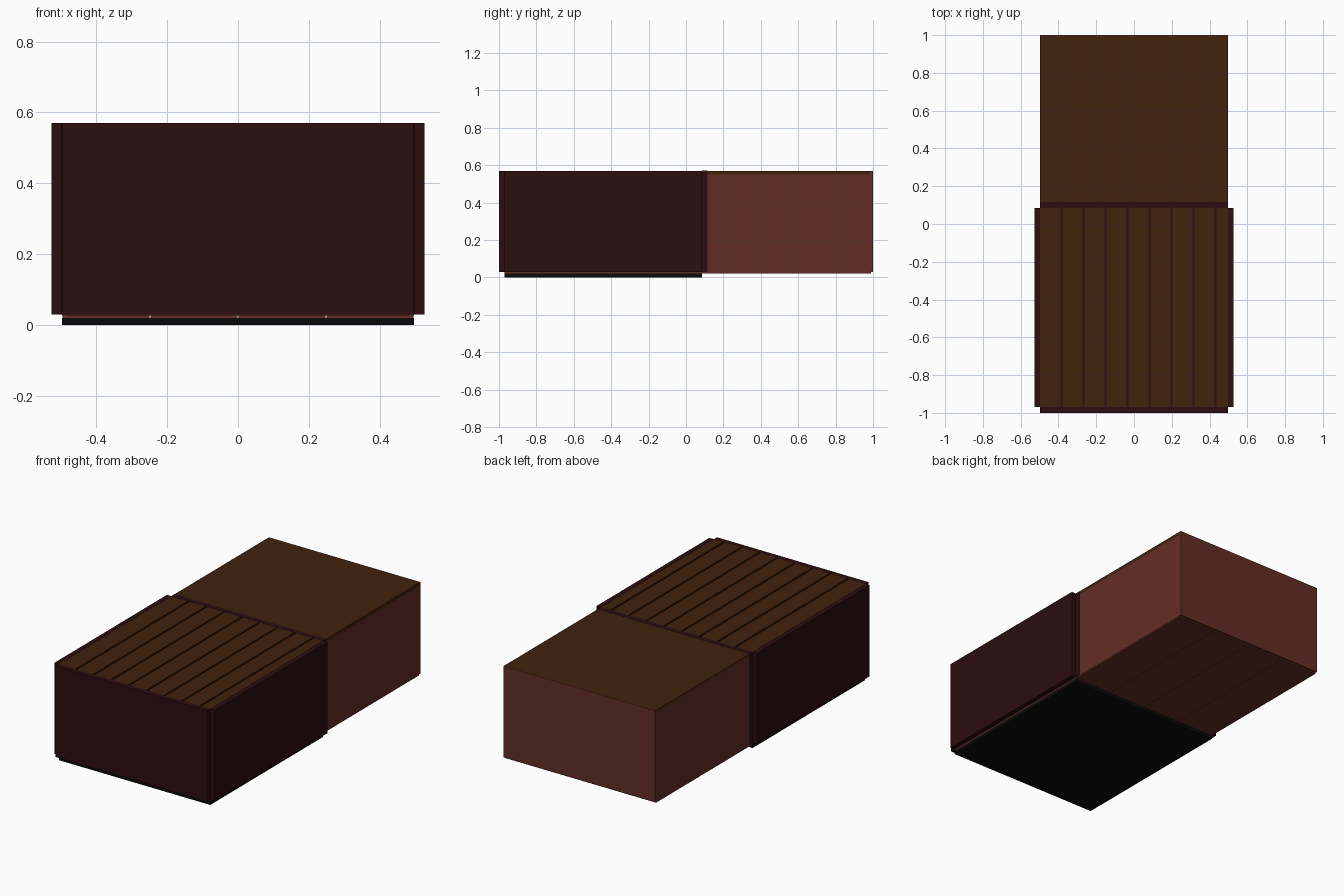
import bpy
from mathutils import Vector

cube = bpy.data.objects.get("Cube")
if cube:
    bpy.data.objects.remove(cube, do_unlink=True)


def material(name, rgb):
    m = bpy.data.materials.new(name)
    m.use_nodes = True
    m.diffuse_color = (*rgb, 1)
    m.node_tree.nodes["Principled BSDF"].inputs["Base Color"].default_value = (*rgb, 1)
    return m


DARK = material("dark maroon wood", (0.025, 0.004, 0.005))
BROWN = material("brown wood", (0.052, 0.016, 0.004))
RED = material("red wood", (0.127, 0.027, 0.019))
BLACK = material("black base", (0.003, 0.003, 0.003))


def box(name, x, y, z, mat):
    """Box from (low, high) ranges on each axis."""
    bpy.ops.mesh.primitive_cube_add(size=1)
    ob = bpy.context.object
    ob.name = name
    ob.location = Vector([(a + b) / 2 for a, b in (x, y, z)])
    ob.scale = Vector([b - a for a, b in (x, y, z)])
    ob.data.materials.append(mat)
    return ob


W = 0.497       # half width of the inner box
OUT = 0.526     # half width over the side panels
TOP = 0.57
LOW = 0.03      # underside of the panels
FRONT, MID = -0.97, 0.086
WALL = 0.015

# Base plinth under the front half
box("base", (-W, W), (FRONT, MID), (0, 0.02), BLACK)

# Bottom planks running the full length
step = 2 * W / 4
for i in range(4):
    x = -W + i * step
    box(f"bottom_plank_{i + 1}", (x + 0.0015, x + step - 0.0015),
        (FRONT, 0.988), (0.02, 0.029), RED)

# Inner box walls
for side, s in (("left", 1), ("right", -1)):
    x = sorted((s * W, s * (W - WALL)))
    box(f"{side}_wall", x, (FRONT, 1), (0.028, TOP - 0.004), RED)
    x = sorted((s * (W + 0.001), s * OUT))
    box(f"{side}_panel", x, (FRONT, MID), (LOW, TOP), DARK)
box("back_wall", (-W, W), (1 - WALL, 1), (0.028, TOP - 0.004), RED)

# Front panel and the divider at the middle
box("front_panel", (-W, W), (-1, FRONT), (LOW, TOP), DARK)
box("divider_panel", (-W, W), (MID, 0.116), (LOW, TOP + 0.001), DARK)
for side, s in (("left", 1), ("right", -1)):
    x = sorted((s * W, s * (W + 0.001)))
    box(f"{side}_divider_edge", x, (MID, 0.116), (LOW, TOP), DARK)

# Rear top board
box("rear_top", (-W, W), (0.116, 0.994), (TOP - 0.02, TOP), BROWN)
box("rear_top_edge", (-W, W), (0.994, 1), (TOP - 0.02, TOP), RED)

# Front lid: dark underboard with planks separated by grooves
box("lid_underboard", (-W, W), (FRONT, MID), (TOP - 0.025, TOP - 0.006), DARK)
pitch, gap = 0.1163, 0.01
edges = [-W] + [-0.383 + pitch * i for i in range(8)] + [W]
for i, (a, b) in enumerate(zip(edges, edges[1:])):
    a += gap / 2 if i > 0 else 0
    b -= gap / 2 if i < 8 else 0
    box(f"lid_plank_{i + 1}", (a, b), (FRONT, MID), (TOP - 0.008, TOP), BROWN)
